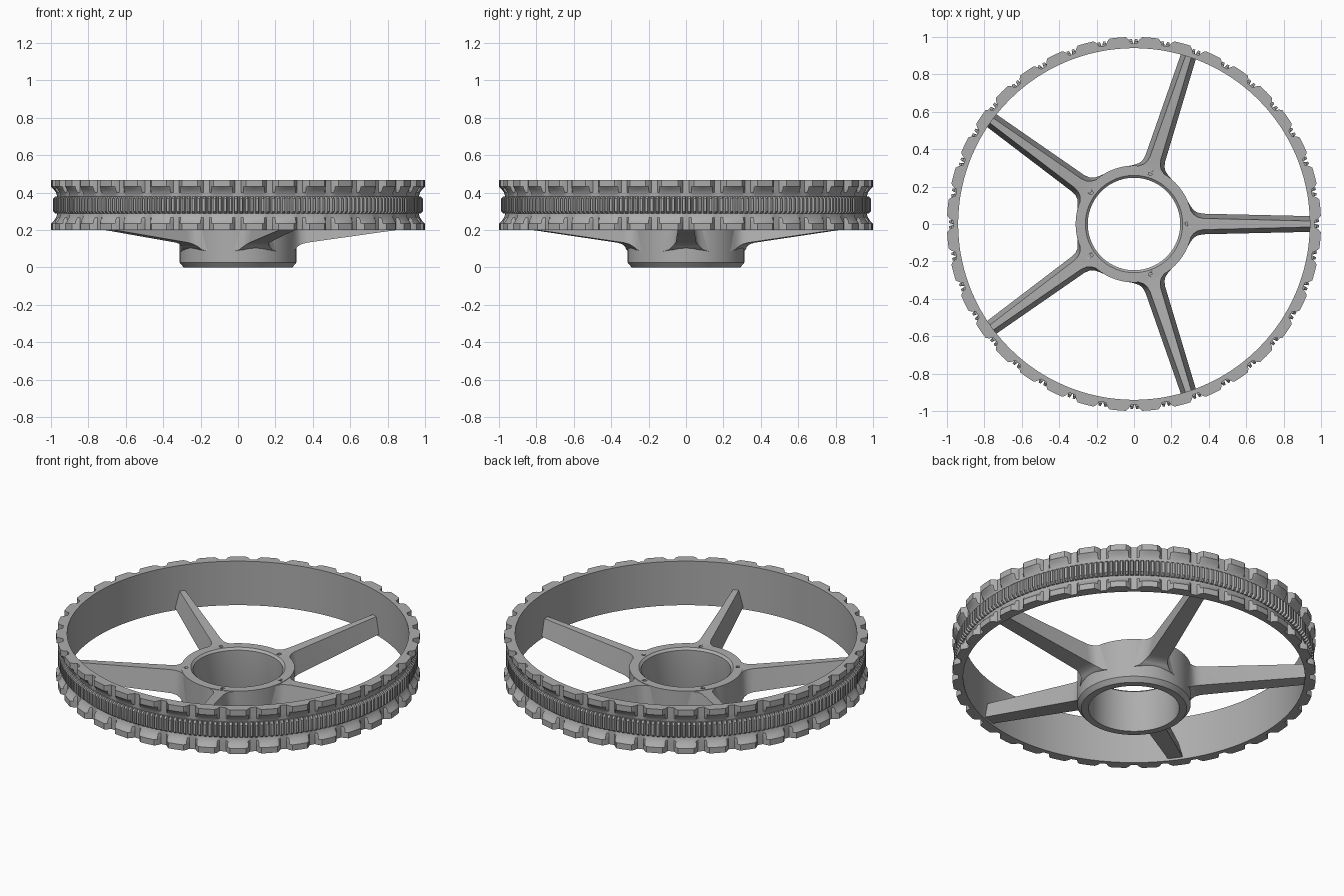
import bpy, bmesh
from math import sin, cos, pi, radians

if "Cube" in bpy.data.objects:
    bpy.data.objects.remove(bpy.data.objects["Cube"])

GREY = (0.42, 0.42, 0.42, 1)
metal = bpy.data.materials.new("plain grey")
metal.use_nodes = True
metal.diffuse_color = GREY
metal.node_tree.nodes["Principled BSDF"].inputs["Base Color"].default_value = GREY


def finish(name, bm, angle=30):
    bmesh.ops.recalc_face_normals(bm, faces=bm.faces)
    mesh = bpy.data.meshes.new(name)
    bm.to_mesh(mesh)
    bm.free()
    mesh.materials.append(metal)
    obj = bpy.data.objects.new(name, mesh)
    bpy.context.collection.objects.link(obj)
    bpy.ops.object.select_all(action='DESELECT')
    obj.select_set(True)
    bpy.context.view_layer.objects.active = obj
    bpy.ops.object.shade_smooth_by_angle(angle=radians(angle))
    return obj


def lathe(name, profile, angles, limit=None):
    """Turn a closed (radius, height) profile; limit(i) caps the radius per step."""
    bm = bmesh.new()
    rings = []
    for i, a in enumerate(angles):
        cap = limit(i) if limit else 9
        rings.append([bm.verts.new((min(r, cap) * cos(a), min(r, cap) * sin(a), z))
                      for r, z in profile])
    n = len(profile)
    for i, ring in enumerate(rings):
        nxt = rings[(i + 1) % len(rings)]
        for j in range(n):
            k = (j + 1) % n
            bm.faces.new((ring[j], nxt[j], nxt[k], ring[k]))
    return finish(name, bm)


def turn(steps):
    return [2 * pi * i / steps for i in range(steps)]


# Rim: grooved band whose two flanges are notched every ten degrees
NOTCHES = 36
notch = [(-1.0, 0.966), (1.0, 0.966), (1.7, 0.987), (2.5, 1.0),
         (5.0, 1.0), (7.5, 1.0), (8.3, 0.987)]
rim_angles = [radians(k * 360 / NOTCHES + a) for k in range(NOTCHES) for a, r in notch]
lathe("rim",
      [(0.94, 0.2), (1.0, 0.2), (1.0, 0.235), (0.985, 0.25), (0.973, 0.267), (0.966, 0.29),
       (0.966, 0.375), (0.973, 0.4), (0.985, 0.417), (1.0, 0.432), (1.0, 0.467), (0.94, 0.467)],
      rim_angles, lambda i: notch[i % len(notch)][1])

# Fine toothed ring in the middle of the groove
TEETH = 216
tooth = [(0.0, 0.966), (0.2, 0.966), (0.38, 0.989), (0.82, 0.989)]
gear_angles = [2 * pi * (k + a) / TEETH for k in range(TEETH) for a, r in tooth]
lathe("toothed_ring",
      [(0.955, 0.288), (0.975, 0.288), (0.989, 0.3), (0.989, 0.368), (0.975, 0.38), (0.955, 0.38)],
      gear_angles, lambda i: tooth[i % len(tooth)][1])

# Hub with chamfered foot and bore
HUB_TOP = 0.262
hub = lathe("hub",
            [(0.25, 0), (0.29, 0), (0.312, 0.026), (0.312, HUB_TOP),
             (0.26, HUB_TOP), (0.247, HUB_TOP - 0.012), (0.247, 0.012)],
            turn(96))

# Bolt holes drilled in the hub top, one per spoke
SPOKES = 5
bm = bmesh.new()
for a in turn(SPOKES):
    made = bmesh.ops.create_cone(bm, cap_ends=True, segments=16, radius1=0.011,
                                 radius2=0.011, depth=0.1)
    bmesh.ops.translate(bm, verts=made["verts"],
                        vec=(0.285 * cos(a), 0.285 * sin(a), HUB_TOP))
drill = finish("bolt_hole_cutter", bm)
cut = hub.modifiers.new("bolt_holes", 'BOOLEAN')
cut.object = drill
cut.solver = 'EXACT'
bpy.context.view_layer.objects.active = hub
bpy.ops.object.modifier_apply(modifier=cut.name)
bpy.data.objects.remove(drill)

# Spokes: tapered, drafted sides, flared where they meet the hub
# station: radius, bottom half width, top half width, bottom z, top z
stations = [(0.285, 0.125, 0.105, 0.085, 0.258),
            (0.305, 0.092, 0.07, 0.095, 0.259),
            (0.32, 0.073, 0.05, 0.113, 0.26),
            (0.34, 0.061, 0.037, 0.125, 0.261),
            (0.37, 0.055, 0.03, 0.133, 0.264),
            (0.945, 0.042, 0.016, 0.214, 0.312)]
for s, a in enumerate(turn(SPOKES)):
    bm = bmesh.new()
    loops = []
    for r, wide, slim, low, high in stations:
        section = [(-wide, low), (wide, low), (slim, high), (-slim, high)]
        loops.append([bm.verts.new((r * cos(a) - y * sin(a), r * sin(a) + y * cos(a), z))
                      for y, z in section])
    for one, two in zip(loops, loops[1:]):
        for j in range(4):
            k = (j + 1) % 4
            bm.faces.new((one[j], two[j], two[k], one[k]))
    bm.faces.new(loops[0])
    bm.faces.new(loops[-1])
    finish(f"spoke_{s + 1}", bm, 40)
